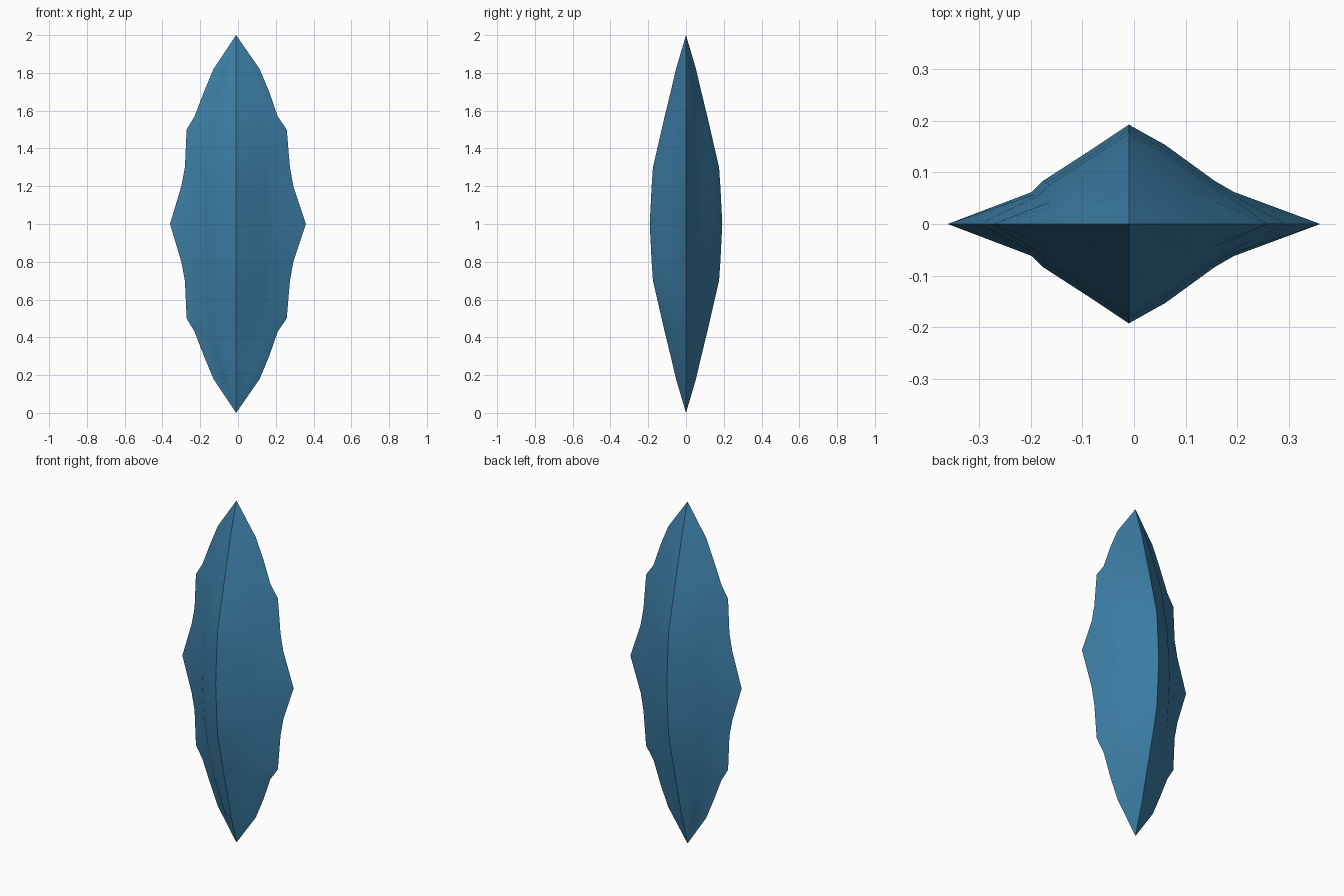
import bpy, bmesh

if "Cube" in bpy.data.objects:
    bpy.data.objects.remove(bpy.data.objects["Cube"])

mat = bpy.data.materials.new("steel blue")
mat.diffuse_color = (0.046, 0.215, 0.39, 1)
mat.use_nodes = True
mat.node_tree.nodes["Principled BSDF"].inputs["Base Color"].default_value = mat.diffuse_color

RIDGE_X = -0.01
# lower half: height, left tip, right tip, ridge depth, body half width, body edge half depth
half = [
    (0.18, -0.13, 0.115, 0.053, 0.07, 0.023),
    (0.30, -0.18, 0.165, 0.081, 0.11, 0.031),
    (0.43, -0.23, 0.21, 0.113, 0.145, 0.039),
    (0.50, -0.272, 0.258, 0.129, 0.16, 0.043),
    (0.70, -0.281, 0.275, 0.175, 0.183, 0.055),
    (0.80, -0.30, 0.293, 0.182, 0.188, 0.058),
    (1.00, -0.36, 0.36, 0.192, 0.195, 0.062),
]
# upper half repeats the lower half upside down
rows = half + [(2 - r[0],) + r[1:] for r in reversed(half[:-1])]


def section(row):
    """Ridge, rounded shoulder, body edge, thin blade tip, on all four quarters."""
    z, left, right, d, bw, bd = row

    def mid(t, bulge):
        return bw * t, d + (bd - d) * t + bulge * d

    sr = [mid(0.36, 0.04), mid(0.85, 0.01)]
    sl = [mid(0.36, 0.0), mid(0.85, 0.01)]
    r = [(RIDGE_X + x, y) for x, y in sr] + [(RIDGE_X + bw + 0.008, bd)]
    l = [(RIDGE_X - x, y) for x, y in sl] + [(RIDGE_X - bw + 0.008, bd)]
    top = [(RIDGE_X, d)] + r + [(right, 0)]
    bottom = [(x, -y) for x, y in reversed(r)] + [(RIDGE_X, -d)]
    back = [(x, -y) for x, y in l] + [(left, 0)] + list(reversed(l))
    return [(x, y, z) for x, y in top + bottom + back]


# crystal blade lofted between two points
bm = bmesh.new()
loops = [[bm.verts.new(p) for p in section(r)] for r in rows]
n = len(loops[0])
for a, b in zip(loops, loops[1:]):
    for i in range(n):
        j = (i + 1) % n
        bm.faces.new((a[i], a[j], b[j], b[i]))
for ring, z in ((loops[0], 0), (loops[-1], 2)):
    tip = bm.verts.new((RIDGE_X, 0, z))
    for i in range(n):
        bm.faces.new((ring[i], ring[(i + 1) % n], tip))
bmesh.ops.recalc_face_normals(bm, faces=bm.faces[:])
for f in bm.faces:
    f.smooth = True

# crisp front and back ridges and blade edges
sharp = {v for ring in loops for v in ring[::n // 4]}
for e in bm.edges:
    a, b = e.verts
    vertical = abs(a.co.z - b.co.z) > 0.01
    if vertical and (a in sharp or b in sharp):
        e.smooth = False

mesh = bpy.data.meshes.new("crystal_blade")
bm.to_mesh(mesh)
bm.free()
mesh.materials.append(mat)
obj = bpy.data.objects.new("crystal_blade", mesh)
bpy.context.collection.objects.link(obj)
